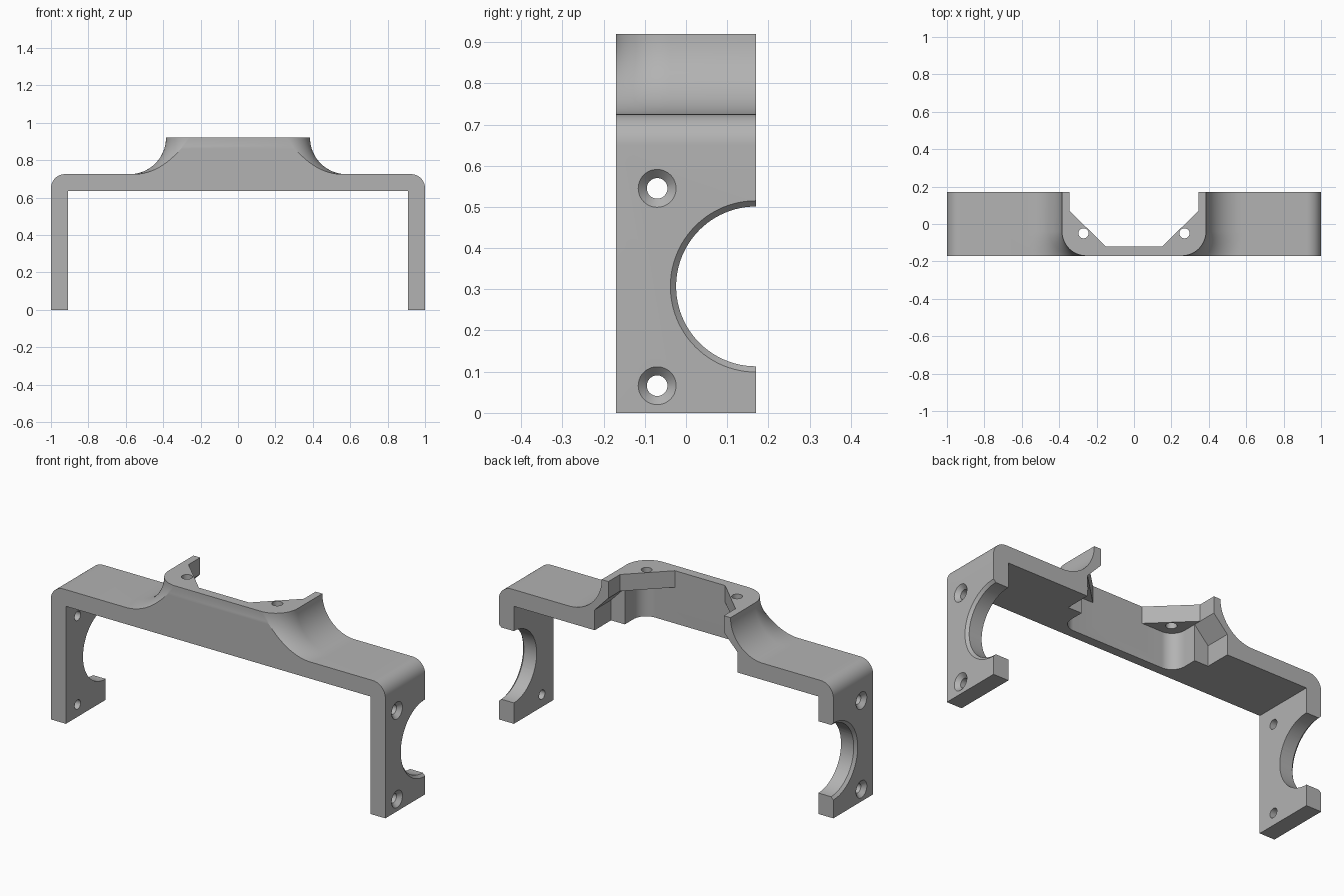
import bpy
import bmesh
from math import sin, cos, asin, sqrt, pi, radians
from mathutils import Matrix

if "Cube" in bpy.data.objects:
    bpy.data.objects.remove(bpy.data.objects["Cube"])

DEPTH = 0.17        # half depth of the bracket
DECK = 0.725        # top of the plate
UNDER = 0.635       # underside of the plate
TOP = 0.92          # top of the raised housing
LEDGE = 0.83        # underside of the corner gussets

grey = bpy.data.materials.new("light_grey")
grey.use_nodes = True
grey.diffuse_color = (0.45, 0.45, 0.45, 1)
grey.node_tree.nodes["Principled BSDF"].inputs["Base Color"].default_value = grey.diffuse_color


def finish(name, bm):
    bmesh.ops.recalc_face_normals(bm, faces=bm.faces)
    mesh = bpy.data.meshes.new(name)
    bm.to_mesh(mesh)
    bm.free()
    mesh.materials.append(grey)
    obj = bpy.data.objects.new(name, mesh)
    bpy.context.collection.objects.link(obj)
    return obj


def loft(name, rings):
    """Closed solid skinned through rings of equal length."""
    bm = bmesh.new()
    loops = [[bm.verts.new(p) for p in ring] for ring in rings]
    n = len(loops[0])
    for a, b in zip(loops, loops[1:]):
        for i in range(n):
            j = (i + 1) % n
            bm.faces.new((a[i], a[j], b[j], b[i]))
    bm.faces.new(loops[0])
    bm.faces.new(loops[-1])
    return finish(name, bm)


def mirrored(half):
    """Complete a half outline across x = 0."""
    return half + [(-x, v) for x, v in reversed(half)]


def prism_z(name, outline, z0, z1):
    return loft(name, [[(x, y, z) for x, y in outline] for z in (z0, z1)])


def prism_y(name, outline, y0, y1):
    return loft(name, [[(x, y, z) for x, z in outline] for y in (y0, y1)])


def cone(name, r1, r2, length, centre, axis="Z", sides=48):
    bm = bmesh.new()
    turn = Matrix.Rotation(pi / 2, 4, "Y") if axis == "X" else Matrix()
    bmesh.ops.create_cone(bm, cap_ends=True, segments=sides, radius1=r1, radius2=r2,
                          depth=length, matrix=Matrix.Translation(centre) @ turn)
    return finish(name, bm)


def arc(cx, cy, r, a0, a1, steps):
    angles = [a0 + (a1 - a0) * i / steps for i in range(steps + 1)]
    return [(cx + r * cos(a), cy + r * sin(a)) for a in angles]


def combine(target, tool, operation):
    mod = target.modifiers.new(operation.lower(), "BOOLEAN")
    mod.operation = operation
    mod.solver = "EXACT"
    mod.object = tool
    bpy.context.view_layer.objects.active = target
    bpy.ops.object.modifier_apply(modifier=mod.name)
    bpy.data.objects.remove(tool)


# U-shaped frame with rounded shoulders
frame = [(0.91, UNDER), (0.91, 0), (1, 0)] + arc(0.925, DECK - 0.075, 0.075, 0, pi / 2, 12)
bracket = prism_y("bracket", mirrored(frame), -DEPTH, DEPTH)

# Raised housing whose sides flare into the plate and are cut flush at the front
FLARE = TOP - DECK
CORNER = 0.13


def housing_ring(z, d):
    r = CORNER + d
    side = arc(0.255, CORNER - DEPTH, r, 0, -asin(CORNER / r), 20)
    return [(x, y, z) for x, y in mirrored([(0.385 + d, DEPTH)] + side)]


rings = []
for i in range(21):
    a = pi / 2 * i / 20
    rings.append(housing_ring(TOP - FLARE * sin(a), FLARE * (1 - cos(a))))
rings.append(housing_ring(UNDER + 0.03, FLARE))
combine(bracket, loft("housing", rings), "UNION")

# Opening through the top, leaving a gusset in each front corner
opening = mirrored([(0.345, 0.3), (0.345, 0.07), (0.15, -0.12)])
combine(bracket, prism_z("opening", opening, 0.7, 1.1), "DIFFERENCE")

# Cavity below the gussets with rounded front corners
cavity = mirrored([(0.345, 0.3)] + arc(0.27, -0.045, 0.075, 0, -pi / 2, 12))
combine(bracket, prism_z("cavity", cavity, 0.5, LEDGE), "DIFFERENCE")

# Wider rear notch with sloping shoulders
notch = mirrored([(0.345, LEDGE), (0.427, 0.745), (0.427, 0.5)])
combine(bracket, prism_y("notch", notch, 0.03, 0.3), "DIFFERENCE")

for s in (-1, 1):
    # Screw hole in the gusset
    combine(bracket, cone("gusset_hole", 0.027, 0.027, 0.4, (s * 0.27, -0.05, 0.9)), "DIFFERENCE")

    # Half-round bore in the leg with a chamfered outer rim
    centre = (s * 0.95, DEPTH, 0.307)
    combine(bracket, cone("bore", 0.194, 0.194, 0.3, centre, "X", 96), "DIFFERENCE")
    wide, narrow = 0.224, 0.192
    radii = (narrow, wide) if s > 0 else (wide, narrow)
    combine(bracket, cone("bore_rim", *radii, 0.032, (s, DEPTH, 0.307), "X", 96), "DIFFERENCE")

    # Countersunk mounting holes
    for z in (0.066, 0.545):
        combine(bracket, cone("leg_hole", 0.025, 0.025, 0.3, (s * 0.95, -0.07, z), "X"), "DIFFERENCE")
        radii = (0.024, 0.068) if s > 0 else (0.068, 0.024)
        combine(bracket, cone("countersink", *radii, 0.044, (s, -0.07, z), "X"), "DIFFERENCE")

bpy.ops.object.select_all(action="DESELECT")
bracket.select_set(True)
bpy.context.view_layer.objects.active = bracket
bpy.ops.object.shade_smooth_by_angle(angle=radians(25))
